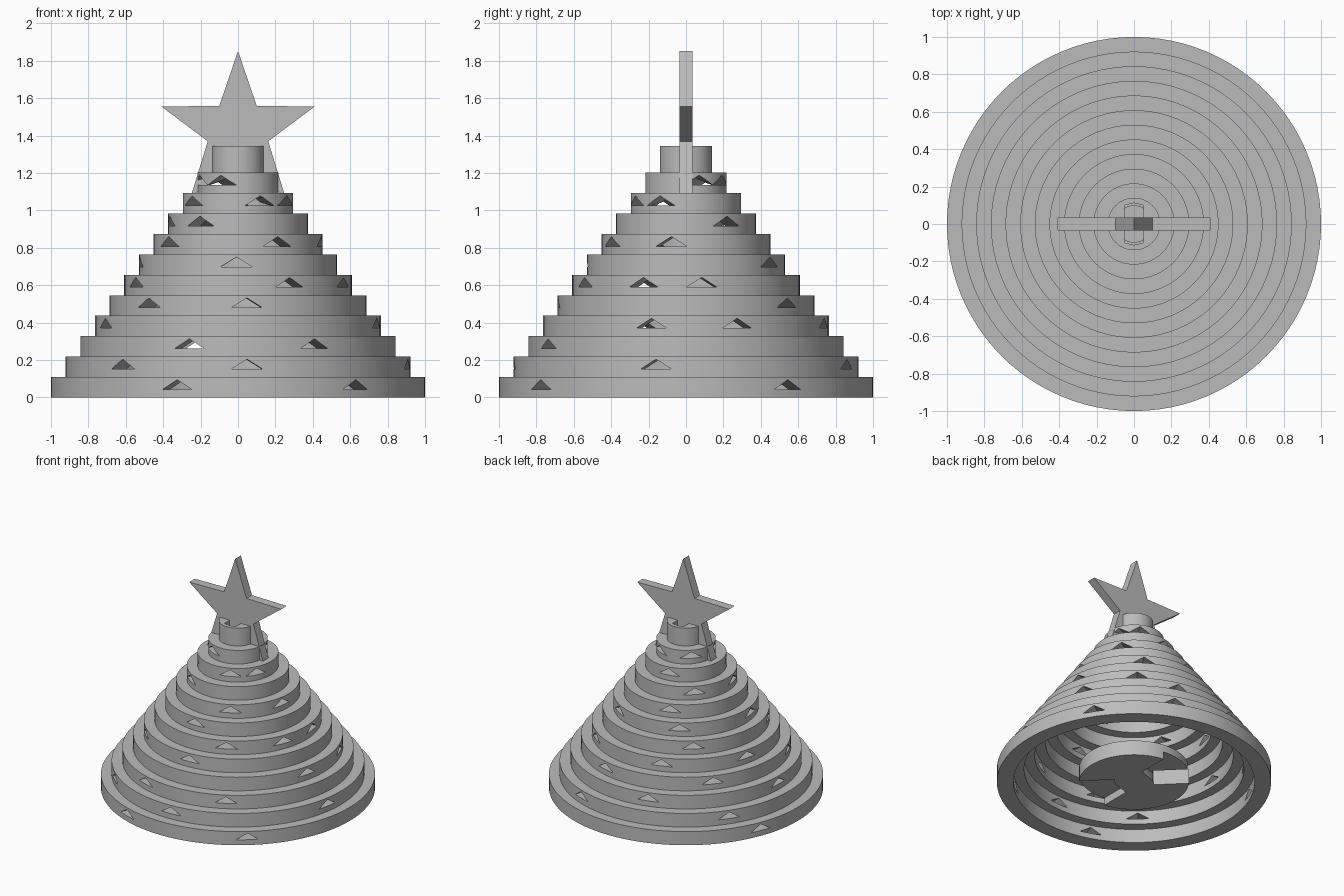
import bpy, bmesh, math
from mathutils import Matrix, Vector

cube = bpy.data.objects.get("Cube")
if cube:
    bpy.data.objects.remove(cube, do_unlink=True)

grey = bpy.data.materials.new("plain_grey")
grey.use_nodes = True
colour = (0.5, 0.5, 0.5, 1)
grey.diffuse_color = colour
grey.node_tree.nodes["Principled BSDF"].inputs["Base Color"].default_value = colour


def finish(name, bm):
    bmesh.ops.recalc_face_normals(bm, faces=bm.faces)
    mesh = bpy.data.meshes.new(name)
    bm.to_mesh(mesh)
    bm.free()
    mesh.materials.append(grey)
    obj = bpy.data.objects.new(name, mesh)
    bpy.context.collection.objects.link(obj)
    return obj


def prism(bm, points, offset, matrix=None):
    """Extrude a closed outline along an offset vector."""
    verts = [bm.verts.new(p) for p in points]
    face = bm.faces.new(verts)
    made = bmesh.ops.extrude_face_region(bm, geom=[face])["geom"]
    top = [v for v in made if isinstance(v, bmesh.types.BMVert)]
    bmesh.ops.translate(bm, verts=top, vec=offset)
    if matrix:
        bmesh.ops.transform(bm, matrix=matrix, verts=verts + top)


def ring(name, inner, outer, z0, z1, steps=96):
    """Lathe a rectangle; a zero inner radius gives a solid disc."""
    bm = bmesh.new()
    profile = [(inner, z0), (outer, z0), (outer, z1), (inner, z1)]
    verts = [bm.verts.new((r, 0, z)) for r, z in profile]
    pairs = list(zip(verts, verts[1:]))
    if inner > 0:
        pairs.append((verts[-1], verts[0]))
    edges = [bm.edges.new(p) for p in pairs]
    bmesh.ops.spin(bm, geom=verts + edges, cent=(0, 0, 0), axis=(0, 0, 1),
                   angle=math.tau, steps=steps)
    bmesh.ops.remove_doubles(bm, verts=bm.verts, dist=0.0001)
    return finish(name, bm)


def cut(obj, bm):
    """Subtract the cutter geometry and bake the result."""
    cutter = finish("cutter", bm)
    cutter.hide_render = True
    mod = obj.modifiers.new("cut", "BOOLEAN")
    mod.operation = "DIFFERENCE"
    mod.solver = "EXACT"
    mod.use_self = True
    mod.object = cutter
    graph = bpy.context.evaluated_depsgraph_get()
    mesh = bpy.data.meshes.new_from_object(obj.evaluated_get(graph))
    obj.modifiers.clear()
    obj.data = mesh
    bpy.data.objects.remove(cutter, do_unlink=True)


def smooth(obj):
    bpy.ops.object.select_all(action="DESELECT")
    obj.select_set(True)
    bpy.context.view_layer.objects.active = obj
    bpy.ops.object.shade_smooth_by_angle(angle=math.radians(30))


# Stepped tiers, each with triangular windows at these headings
windows = [(-109, -51, 33, 158), (-132, -87, -10, 69, 145), (-108, -61, 106, 178),
           (-158, -14, 21, 75, 140), (-134, -86, 52, 110, 165), (-154, -63, -22, 8, 130),
           (-91, -172, 58, 120), (-145, -62, -10, 110), (-123, -167, 36, 135),
           (-146, -66, -28, 100), (-115, -160, 19, 62, 135)]
HEIGHT, STEP, WALL = 0.1093, 0.0783, 0.12
for i, headings in enumerate(windows):
    outer, z0 = 1 - STEP * i, HEIGHT * i
    tier = ring(f"tier_{i + 1}", outer - WALL, outer, z0, z0 + HEIGHT)
    bm = bmesh.new()
    for heading in headings:
        start = outer - WALL - 0.02
        tri = [(start, -0.083, z0 + 0.043), (start, 0.083, z0 + 0.043), (start, 0, z0 + 0.095)]
        prism(bm, tri, (WALL + 0.06, 0, 0), Matrix.Rotation(math.radians(heading), 4, "Z"))
    cut(tier, bm)
    smooth(tier)

# Top collar with a rounded slot
collar = ring("top_collar", 0, 0.14, HEIGHT * 11, 1.345)
bm = bmesh.new()
slot = [(-0.05, -0.1), (0, -0.112), (0.05, -0.1), (0.05, 0.1), (0, 0.112), (-0.05, 0.1)]
prism(bm, [(x, y, 1.1) for x, y in slot], (0, 0, 0.4))
cut(collar, bm)
smooth(collar)

# Five-pointed star, its lower points sunk into a tier
bm = bmesh.new()
outline = []
for k in range(10):
    a = math.pi / 2 + k * math.pi / 5
    r = 0.17 if k % 2 else 0.43
    outline.append((r * math.cos(a), -0.035, 1.422 + r * math.sin(a)))
prism(bm, outline, (0, 0.07, 0))
finish("star", bm)

# Loose base disc with two twist-lock slots
disc = ring("base_disc", 0, 0.4, 0, 0.12)
for turn in (0, math.pi):
    spin = Matrix.Rotation(turn, 4, "Z")
    bm = bmesh.new()
    box = [(0.14, -0.05), (0.45, -0.05), (0.45, 0.05), (0.14, 0.05)]
    prism(bm, [(x, y, -0.1) for x, y in box], (0, 0, 0.4),
          spin @ Matrix.Rotation(math.radians(135), 4, "Z"))
    cut(disc, bm)
    bm = bmesh.new()
    sweep = [(0.05, 0.15), (0.05, 0.45), (-0.15, 0.45), (-0.3, 0.37), (-0.09, 0.11)]
    prism(bm, [(x, y, -0.1) for x, y in sweep], (0, 0, 0.16), spin)
    cut(disc, bm)
smooth(disc)
